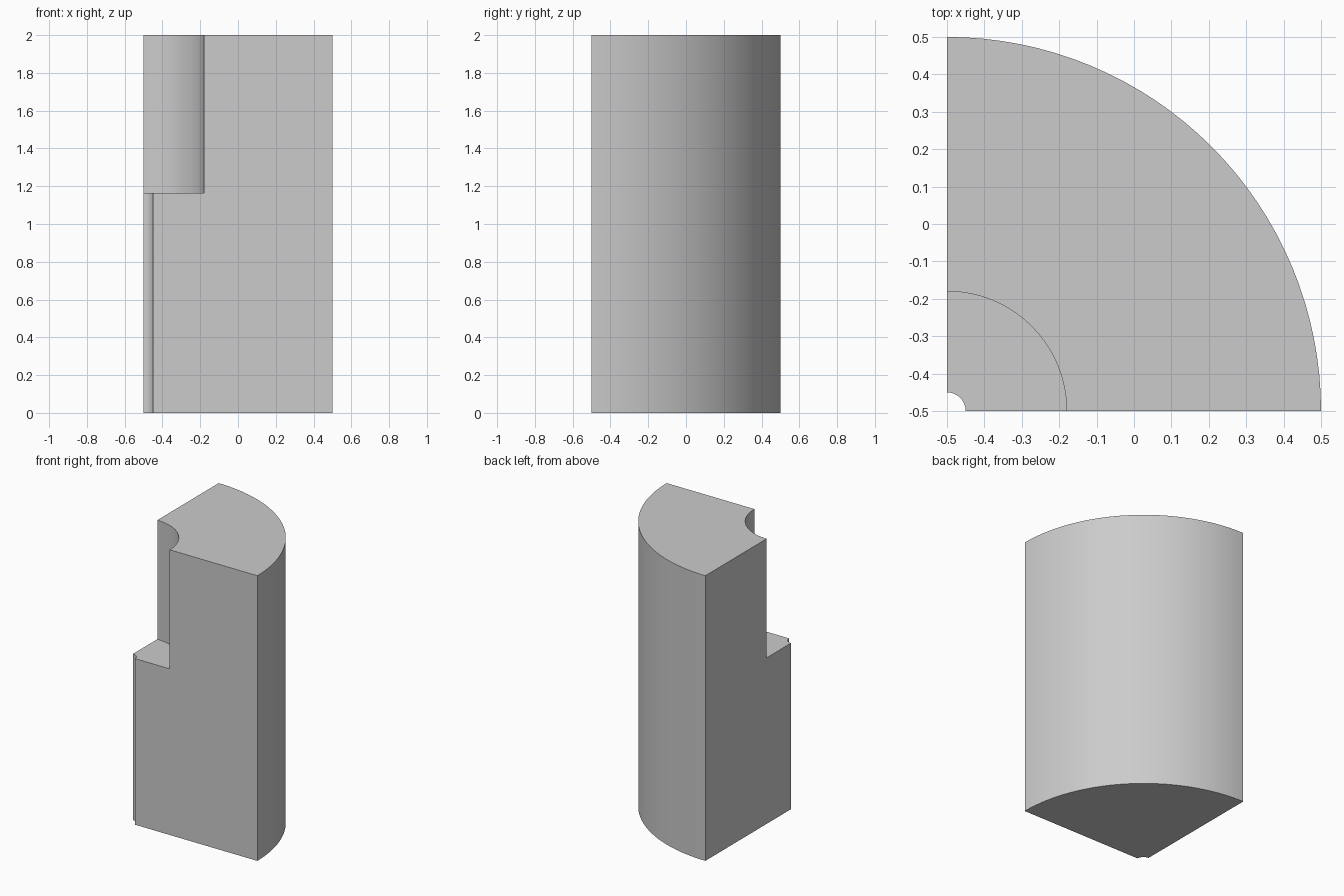
import bpy
import bmesh
from math import cos, sin, pi, radians

if "Cube" in bpy.data.objects:
    bpy.data.objects.remove(bpy.data.objects["Cube"], do_unlink=True)

# Plain grey material
grey = bpy.data.materials.new("light_grey")
grey.use_nodes = True
colour = (0.6, 0.6, 0.6, 1)
grey.diffuse_color = colour
grey.node_tree.nodes["Principled BSDF"].inputs["Base Color"].default_value = colour

BORE, COUNTERBORE, OUTER = 0.05, 0.32, 1.0
LEDGE, TOP = 1.165, 2.0
SEGMENTS = 32

# Radius and height of the stepped wall section
profile = [(BORE, 0), (OUTER, 0), (OUTER, TOP),
           (COUNTERBORE, TOP), (COUNTERBORE, LEDGE), (BORE, LEDGE)]


def quarter_sweep(name, section, material):
    """Sweep a section a quarter turn about the corner axis and cap both ends."""
    bm = bmesh.new()
    rings = []
    for i in range(SEGMENTS + 1):
        a = pi / 2 * i / SEGMENTS
        rings.append([bm.verts.new((r * cos(a) - 0.5, r * sin(a) - 0.5, z))
                      for r, z in section])
    count = len(section)
    for near, far in zip(rings, rings[1:]):
        for j in range(count):
            k = (j + 1) % count
            bm.faces.new((near[j], near[k], far[k], far[j]))
    bm.faces.new(rings[0])
    bm.faces.new(rings[-1])
    bmesh.ops.recalc_face_normals(bm, faces=bm.faces)
    mesh = bpy.data.meshes.new(name)
    bm.to_mesh(mesh)
    bm.free()
    mesh.materials.append(material)
    obj = bpy.data.objects.new(name, mesh)
    bpy.context.collection.objects.link(obj)
    return obj


# Quarter cylinder with a bore and a wider upper recess
body = quarter_sweep("quarter_cylinder_body", profile, grey)
bpy.ops.object.select_all(action="DESELECT")
body.select_set(True)
bpy.context.view_layer.objects.active = body
bpy.ops.object.shade_smooth_by_angle(angle=radians(30))
